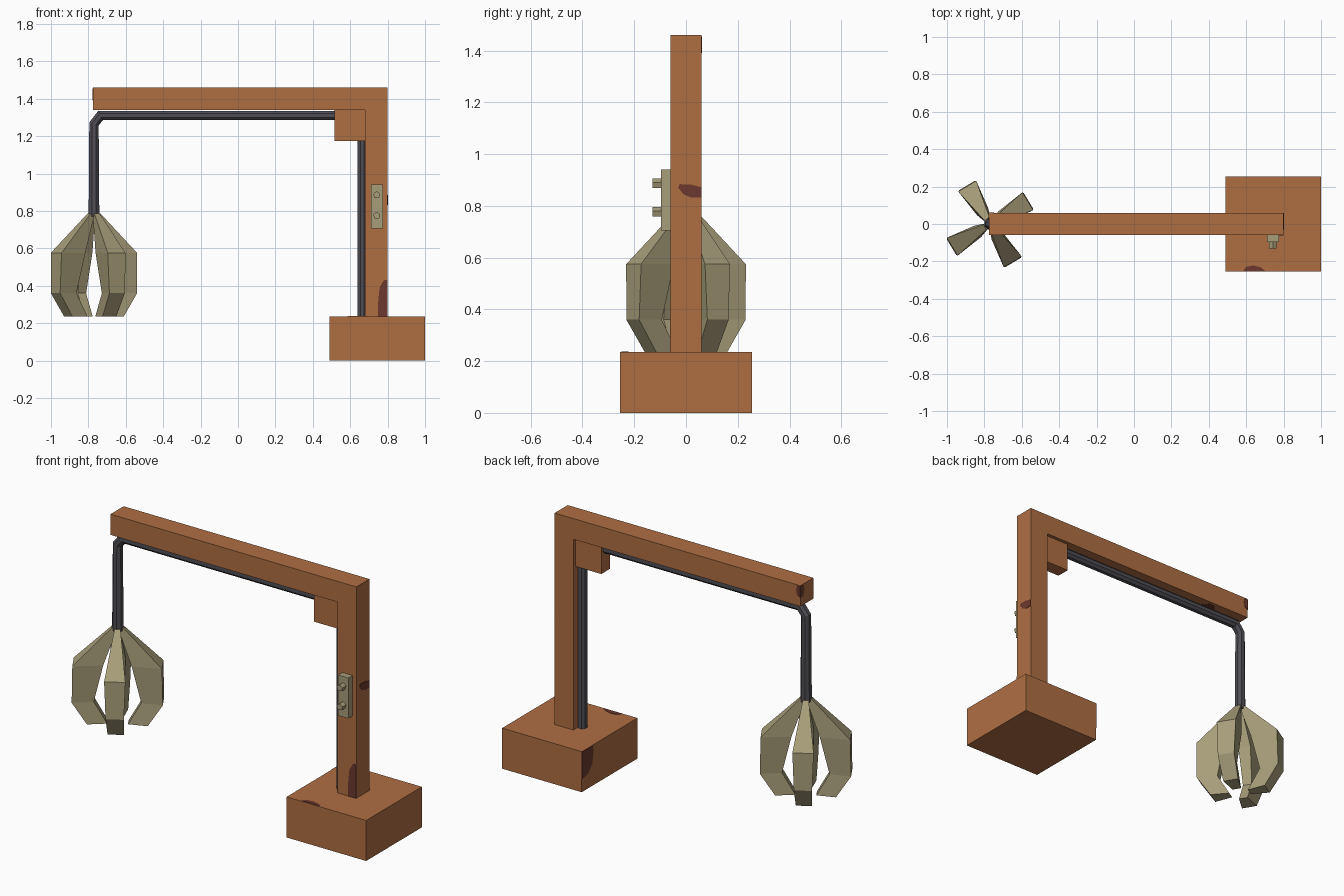
import bpy, bmesh, math
from mathutils import Vector

if "Cube" in bpy.data.objects:
    bpy.data.objects.remove(bpy.data.objects["Cube"])


def material(name, rgb):
    m = bpy.data.materials.new(name)
    m.diffuse_color = (*rgb, 1)
    m.use_nodes = True
    m.node_tree.nodes["Principled BSDF"].inputs["Base Color"].default_value = m.diffuse_color
    return m


WOOD = material("orange_brown", (0.43, 0.157, 0.055))
RUST = material("dark_rust", (0.15, 0.04, 0.028))
BONE = material("khaki", (0.39, 0.34, 0.195))
CABLE = material("dark_grey", (0.08, 0.076, 0.09))


def finish(name, bm, mat):
    bmesh.ops.recalc_face_normals(bm, faces=bm.faces)
    me = bpy.data.meshes.new(name)
    bm.to_mesh(me)
    bm.free()
    me.materials.append(mat)
    ob = bpy.data.objects.new(name, me)
    bpy.context.collection.objects.link(ob)
    return ob


def loft(name, rings, mat):
    """Skin a row of rings with equal point counts and cap both ends."""
    bm = bmesh.new()
    vs = [[bm.verts.new(p) for p in ring] for ring in rings]
    n = len(vs[0])
    for a, b in zip(vs, vs[1:]):
        for i in range(n):
            j = (i + 1) % n
            bm.faces.new((a[i], a[j], b[j], b[i]))
    bm.faces.new(vs[0])
    bm.faces.new(vs[-1])
    return finish(name, bm, mat)


def box(name, x, y, z, mat):
    rings = [[(x[0], y[0], h), (x[1], y[0], h), (x[1], y[1], h), (x[0], y[1], h)] for h in z]
    return loft(name, rings, mat)


def plate(name, pts, axis, level, mat, thick=0.003):
    """Thin 2D patch laid on the face at the given level of an axis."""
    def place(p, h):
        c = list(p)
        c.insert(axis, h)
        return c
    return loft(name, [[place(p, h) for p in pts] for h in (level, level + thick)], mat)


def cable(name, path, radii, mat, sides=8):
    """Tube along a path in the xz plane with mitred bends."""
    pts = [Vector((x, 0, z)) for x, z in path]
    rings = []
    for i, p in enumerate(pts):
        d0 = (p - pts[i - 1]).normalized() if i else None
        d1 = (pts[i + 1] - p).normalized() if i < len(pts) - 1 else None
        d0, d1 = d0 or d1, d1 or d0
        t = (d0 + d1).normalized()
        n = Vector((-t.z, 0, t.x)) / t.dot(d0)
        ring = []
        for k in range(sides):
            a = 2 * math.pi * (k + 0.5) / sides
            ring.append(p + n * radii[i] * math.cos(a) + Vector((0, radii[i] * math.sin(a), 0)))
        rings.append(ring)
    return loft(name, rings, mat)


# Base, L-shaped post with arm, and corner block
box("base", (0.49, 1.0), (-0.255, 0.255), (0, 0.235), WOOD)
ell = [(0.68, 0.2), (0.80, 0.2), (0.80, 1.46), (-0.775, 1.46), (-0.775, 1.34), (0.68, 1.34)]
loft("post_and_arm", [[(x, y, z) for x, z in ell] for y in (-0.06, 0.06)], WOOD)
box("corner_block", (0.515, 0.685), (-0.04, 0.04), (1.175, 1.345), WOOD)

# Cable: up the post, along the arm, down to the claw
R = 0.027
cable("cable_riser", [(0.664, 0.22), (0.664, 1.2)], [R, R], CABLE)
cable("cable_run", [(0.55, 1.31), (-0.735, 1.31), (-0.77, 1.265), (-0.77, 0.77)],
      [R, R, R, 0.031], CABLE)

# Claw prongs: height, inner radius, outer radius, inner and outer half width
PROFILE = [(0.785, 0.0, 0.032, 0.008, 0.016),
           (0.575, 0.075, 0.236, 0.035, 0.056),
           (0.36, 0.125, 0.24, 0.026, 0.048),
           (0.235, 0.055, 0.16, 0.025, 0.043)]
for k in range(4):
    a = math.radians(31 + 90 * k)
    u, v = Vector((math.cos(a), math.sin(a), 0)), Vector((-math.sin(a), math.cos(a), 0))
    rings = []
    for z, ri, ro, wi, wo in PROFILE:
        c = Vector((-0.77, 0, z))
        rings.append([c + u * ri - v * wi, c + u * ro - v * wo,
                      c + u * ro + v * wo, c + u * ri + v * wi])
    loft(f"claw_prong_{k + 1}", rings, BONE)

# Control plate with two buttons
box("control_plate", (0.71, 0.775), (-0.097, -0.055), (0.705, 0.94), BONE)
for k, z in enumerate((0.775, 0.885)):
    rings = [[(0.742 + 0.02 * math.sin(t), y, z + 0.02 * math.cos(t))
              for t in (2 * math.pi * i / 5 for i in range(5))] for y in (-0.13, -0.09)]
    loft(f"button_{k + 1}", rings, BONE)

# Rust patches
plate("rust_post_foot", [(0.747, 0.235), (0.80, 0.235), (0.80, 0.43), (0.78, 0.43),
                         (0.757, 0.39), (0.75, 0.32)], 1, -0.062, RUST)
plate("rust_post_side", [(-0.03, 0.87), (-0.01, 0.845), (0.02, 0.832), (0.06, 0.832),
                         (0.06, 0.872), (0.02, 0.882), (-0.025, 0.884)], 0, 0.799, RUST)
plate("rust_base_top", [(0.585, -0.25), (0.70, -0.25), (0.68, -0.232), (0.64, -0.222),
                        (0.60, -0.228)], 2, 0.234, RUST)
plate("rust_base_side", [(0.255, 0.235), (0.255, 0.075), (0.20, 0.085), (0.16, 0.13),
                         (0.15, 0.20), (0.155, 0.235)], 0, 0.488, RUST)
plate("rust_arm_end", [(0.06, 1.455), (0.06, 1.39), (0.035, 1.395), (0.025, 1.43),
                       (0.035, 1.455)], 0, -0.777, RUST)
plate("rust_arm_side", [(-0.775, 1.455), (-0.775, 1.39), (-0.755, 1.40), (-0.748, 1.43),
                        (-0.755, 1.455)], 1, 0.059, RUST)
plate("rust_arm_under", [(-0.58, 0.0), (-0.55, -0.03), (-0.50, -0.025), (-0.48, 0.01),
                         (-0.51, 0.04), (-0.56, 0.035)], 2, 1.3385, RUST)
